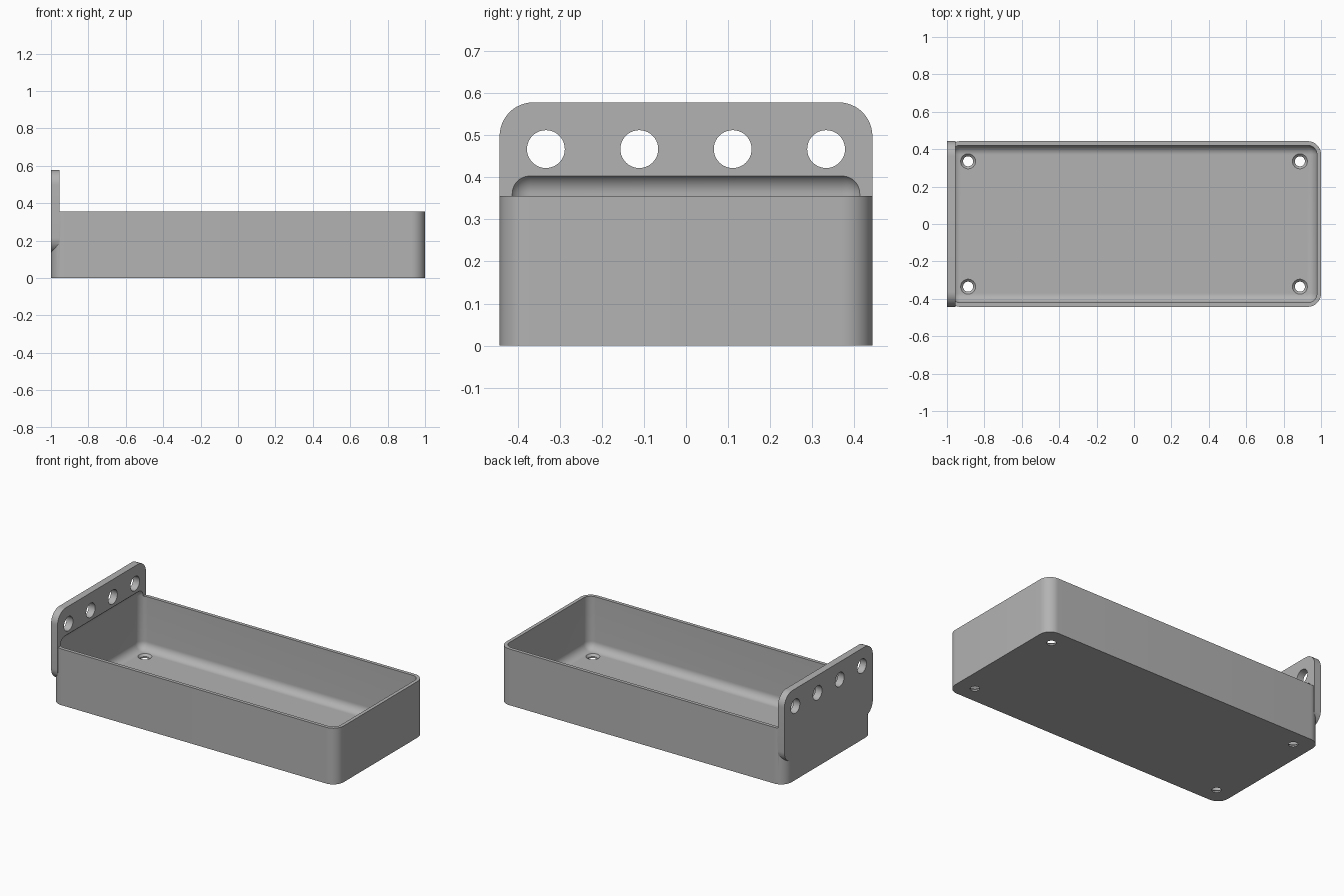
import bpy, bmesh, math
from mathutils import Matrix, Vector

cube = bpy.data.objects.get("Cube")
if cube:
    bpy.data.objects.remove(cube, do_unlink=True)

grey = bpy.data.materials.new("plain_grey")
grey.use_nodes = True
colour = (0.45, 0.45, 0.45, 1)
grey.diffuse_color = colour
grey.node_tree.nodes["Principled BSDF"].inputs["Base Color"].default_value = colour


def make_object(name, bm):
    mesh = bpy.data.meshes.new(name)
    bmesh.ops.recalc_face_normals(bm, faces=bm.faces)
    bm.to_mesh(mesh)
    bm.free()
    obj = bpy.data.objects.new(name, mesh)
    bpy.context.collection.objects.link(obj)
    mesh.materials.append(grey)
    return obj


def rounded_box(name, low, high, radius, axis=None):
    """Box with rounded edges; with an axis, only edges along it are rounded."""
    low, high = Vector(low), Vector(high)
    bm = bmesh.new()
    bmesh.ops.create_cube(bm, size=1)
    bmesh.ops.scale(bm, vec=high - low, verts=bm.verts)
    bmesh.ops.translate(bm, vec=(low + high) / 2, verts=bm.verts)
    edges = [e for e in bm.edges if axis is None
             or abs(e.verts[0].co[axis] - e.verts[1].co[axis]) > 0.001]
    bmesh.ops.bevel(bm, geom=edges, offset=radius, offset_type='OFFSET',
                    segments=12, profile=0.5, affect='EDGES')
    return make_object(name, bm)


def round_cutter(name, centre, r_low, r_high, depth, turn=None):
    bm = bmesh.new()
    bmesh.ops.create_cone(bm, cap_ends=True, segments=40,
                          radius1=r_low, radius2=r_high, depth=depth)
    if turn:
        bmesh.ops.rotate(bm, verts=bm.verts, matrix=turn)
    bmesh.ops.translate(bm, vec=centre, verts=bm.verts)
    return make_object(name, bm)


def combine(target, other, operation):
    other.hide_render = True
    mod = target.modifiers.new(operation.lower(), 'BOOLEAN')
    mod.operation = operation
    mod.solver = 'EXACT'
    mod.object = other
    bpy.ops.object.select_all(action='DESELECT')
    bpy.context.view_layer.objects.active = target
    target.select_set(True)
    bpy.ops.object.modifier_apply(modifier=mod.name)
    bpy.data.objects.remove(other, do_unlink=True)


# Tray body and upright mounting plate
WIDTH, RIM, FLOOR = 0.443, 0.356, 0.022
tray = rounded_box("mounting_tray", (-1, -WIDTH, 0), (1, WIDTH, RIM), 0.072, axis=2)
plate = rounded_box("mounting_plate", (-1, -WIDTH, 0.134), (-0.955, WIDTH, 0.578), 0.08, axis=0)
combine(tray, plate, 'UNION')

# Hollow inside, which also coves into the foot of the plate
hollow = rounded_box("hollow_cutter", (-0.978, -0.421, FLOOR), (0.978, 0.421, 0.411), 0.05)
combine(tray, hollow, 'DIFFERENCE')

# Row of holes through the plate
sideways = Matrix.Rotation(math.pi / 2, 3, 'Y')
for i in range(4):
    y = (i - 1.5) * 0.222
    combine(tray, round_cutter("plate_hole", (-0.98, y, 0.467), 0.045, 0.045, 0.2, sideways),
            'DIFFERENCE')

# Countersunk screw holes in the floor corners
for x in (-0.887, 0.887):
    for y in (-0.335, 0.335):
        combine(tray, round_cutter("screw_hole", (x, y, 0), 0.027, 0.027, 0.1), 'DIFFERENCE')
        combine(tray, round_cutter("countersink", (x, y, 0.0175), 0.024, 0.047, 0.023),
                'DIFFERENCE')

bpy.ops.object.shade_smooth_by_angle(angle=math.radians(30))
